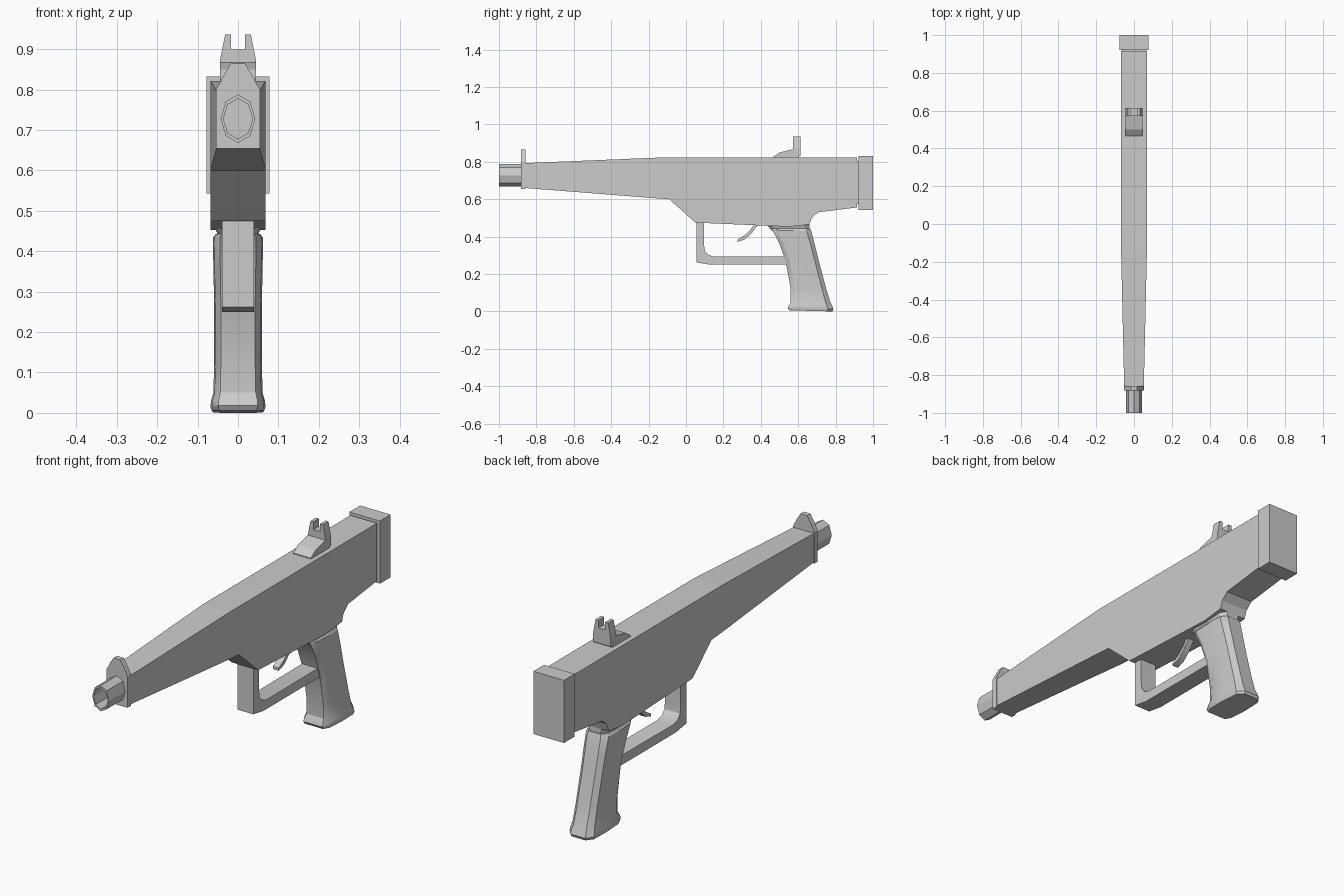
import bpy, bmesh
from math import sin, cos, pi


def loft(name, rings, smooth=False):
    """Skin a list of equal-length point rings and cap both ends."""
    bm = bmesh.new()
    loops = [[bm.verts.new(p) for p in ring] for ring in rings]
    n = len(loops[0])
    for a, b in zip(loops, loops[1:]):
        for i in range(n):
            j = (i + 1) % n
            bm.faces.new((a[i], a[j], b[j], b[i]))
    bm.faces.new(loops[0][::-1])
    bm.faces.new(loops[-1])
    bmesh.ops.recalc_face_normals(bm, faces=bm.faces)
    mesh = bpy.data.meshes.new(name)
    bm.to_mesh(mesh)
    bm.free()
    obj = bpy.data.objects.new(name, mesh)
    bpy.context.collection.objects.link(obj)
    if smooth:
        bpy.ops.object.select_all(action='DESELECT')
        obj.select_set(True)
        bpy.context.view_layer.objects.active = obj
        bpy.ops.object.shade_smooth_by_angle(angle=0.5)
    return obj


def side_prism(name, profile, hw, smooth=False):
    """Extrude a (y, z) profile across x."""
    return loft(name, [[(x, y, z) for y, z in profile] for x in (-hw, hw)], smooth)


def front_prism(name, profile, y0, y1):
    """Extrude an (x, z) profile along y."""
    return loft(name, [[(x, y, z) for x, z in profile] for y in (y0, y1)])


def rect(y, z0, z1, hw):
    return [(-hw, y, z0), (hw, y, z0), (hw, y, z1), (-hw, y, z1)]


def mirrored(half):
    return half + [(-x, z) for x, z in reversed(half)]


# Body: rectangular sections along y (y, bottom, top, half width)
loft("body", [rect(*s) for s in [
    (-0.86, 0.66, 0.793, 0.052), (-0.16, 0.605, 0.822, 0.068),
    (-0.09, 0.60, 0.822, 0.068), (0.05, 0.475, 0.822, 0.068),
    (0.55, 0.453, 0.822, 0.068), (0.66, 0.465, 0.822, 0.068),
    (0.672, 0.50, 0.822, 0.068), (0.705, 0.53, 0.822, 0.068),
    (0.915, 0.556, 0.822, 0.068)]])

# Butt plate and the narrow neck in front of it
loft("butt_neck", [rect(y, 0.575, 0.805, 0.062) for y in (0.90, 0.935)])
loft("butt_plate", [rect(y, 0.543, 0.832, 0.078) for y in (0.922, 1.0)])


# Hollow eight-sided barrel
def octagon(y, rx, rz):
    return [(rx * sin(i * pi / 4), y, 0.728 + rz * cos(i * pi / 4)) for i in range(8)]


loft("barrel", [octagon(-0.87, 0.043, 0.06), octagon(-1.0, 0.043, 0.06),
                octagon(-1.0, 0.036, 0.05), octagon(-0.89, 0.036, 0.05)])

# Front sight plate
front_prism("front_sight", mirrored([(0.054, 0.654), (0.054, 0.80), (0.034, 0.838),
                                     (0.017, 0.865)]), -0.882, -0.857)

# Rear sight: ramp base and notched post
side_prism("rear_sight_base", [(0.465, 0.815), (0.467, 0.826), (0.50, 0.85), (0.575, 0.868),
                               (0.605, 0.868), (0.60, 0.815)], 0.045)
front_prism("rear_sight_post", mirrored([(0.045, 0.83), (0.045, 0.87), (0.032, 0.936),
                                         (0.017, 0.936), (0.017, 0.90)]), 0.573, 0.613)

# Trigger guard and trigger
side_prism("trigger_guard", [
    (0.055, 0.48), (0.055, 0.262), (0.13, 0.25), (0.58, 0.25), (0.58, 0.295),
    (0.15, 0.293), (0.12, 0.302), (0.10, 0.325), (0.096, 0.36), (0.096, 0.48)], 0.04, True)
side_prism("trigger", [
    (0.368, 0.47), (0.345, 0.435), (0.31, 0.405), (0.275, 0.385), (0.275, 0.372),
    (0.315, 0.385), (0.352, 0.42), (0.39, 0.47)], 0.015, True)


# Grip: chamfered sections from base to top
def grip_ring(yf, zf, yb, zb, w):
    half = [(0.72, 0.0), (0.95, 0.12), (1.0, 0.5), (0.92, 0.88), (0.55, 1.0)]
    pts = half + [(-x, t) for x, t in reversed(half)]
    return [(x * w, yf + (yb - yf) * t, zf + (zb - zf) * t) for x, t in pts]


loft("grip", [grip_ring(*s) for s in [
    (0.553, 0.006, 0.783, 0.0, 0.064), (0.545, 0.018, 0.788, 0.012, 0.068),
    (0.549, 0.03, 0.782, 0.028, 0.067), (0.56, 0.05, 0.772, 0.048, 0.061),
    (0.56, 0.12, 0.75, 0.12, 0.059), (0.533, 0.27, 0.71, 0.27, 0.059),
    (0.50, 0.36, 0.688, 0.36, 0.061), (0.462, 0.435, 0.67, 0.43, 0.062),
    (0.455, 0.443, 0.665, 0.442, 0.055)]], True)

# Collar joining the grip to the body
loft("grip_collar", [grip_ring(*s) for s in [
    (0.46, 0.43, 0.66, 0.43, 0.046), (0.43, 0.465, 0.66, 0.47, 0.06)]])
